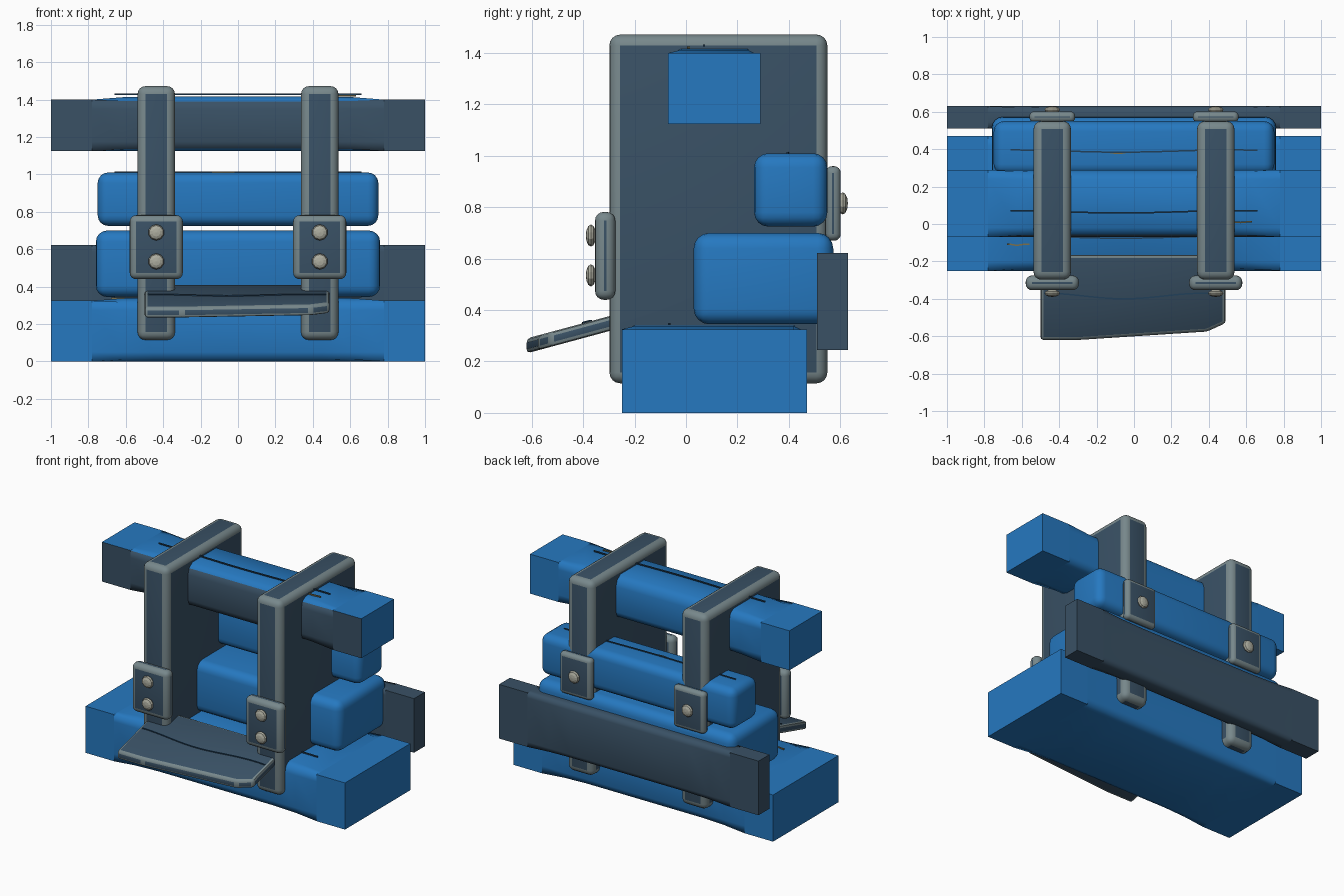
import bpy, bmesh, math
from mathutils import Matrix, Vector

if "Cube" in bpy.data.objects:
    bpy.data.objects.remove(bpy.data.objects["Cube"])


def material(name, rgb):
    m = bpy.data.materials.new(name)
    m.diffuse_color = (*rgb, 1)
    m.use_nodes = True
    m.node_tree.nodes["Principled BSDF"].inputs["Base Color"].default_value = m.diffuse_color
    return m


BLUE = material("blue paint", (0.019, 0.19, 0.53))
SLATE = material("dark slate", (0.041, 0.082, 0.13))
GRAY = material("worn gray edge", (0.185, 0.245, 0.26))
BOLT = material("pale bolt metal", (0.42, 0.42, 0.35))
GROOVE = material("dark groove", (0.015, 0.05, 0.10))
CHIP = material("ochre scratch", (0.20, 0.16, 0.07))


def finish(name, bm, mats, angle=None):
    bmesh.ops.recalc_face_normals(bm, faces=bm.faces[:])
    mesh = bpy.data.meshes.new(name)
    bm.to_mesh(mesh)
    bm.free()
    ob = bpy.data.objects.new(name, mesh)
    bpy.context.collection.objects.link(ob)
    for m in mats:
        mesh.materials.append(m)
    if angle:
        bpy.ops.object.select_all(action='DESELECT')
        ob.select_set(True)
        bpy.context.view_layer.objects.active = ob
        bpy.ops.object.shade_smooth_by_angle(angle=math.radians(angle))
    return ob


def rounded_box(name, lo, hi, r, mats, seg=4):
    """Box with rounded edges; the rounding takes the last material."""
    lo, hi = Vector(lo), Vector(hi)
    bm = bmesh.new()
    bmesh.ops.create_cube(bm, size=1, matrix=Matrix.Translation((lo + hi) / 2)
                          @ Matrix.Diagonal((*(hi - lo), 1)))
    bmesh.ops.bevel(bm, geom=bm.edges[:], offset=r, segments=seg, profile=0.5,
                    affect='EDGES', material=len(mats) - 1)
    return finish(name, bm, mats, 40)


def beam(name, y0, y1, z0, z1, mats, r=0.05, crown=0.018, dark_front=False):
    """Square-ended beam whose middle is softened and slightly crowned."""
    corners = [(y0, z0), (y1, z0), (y1, z1), (y0, z1)]
    stations = [(-1, 0), (-0.78, 0), (-0.62, 0.7), (-0.45, 1), (0, 1),
                (0.45, 1), (0.62, 0.7), (0.78, 0), (1, 0)]
    bm = bmesh.new()
    rings = []
    for x, s in stations:
        ring = []
        for i, c in enumerate(corners):
            c = Vector(c)
            a = (Vector(corners[i - 1]) - c).normalized() * r
            b = (Vector(corners[(i + 1) % 4]) - c).normalized() * r
            for p in (c + a, c + (a + b) * 0.27 * s, c + b):
                lift = 0
                if p.y > z1 - r * 0.5:
                    lift = crown * s * (1 if abs(p.x - c.x) > r * 0.5 else 0.2)
                ring.append(bm.verts.new((x, p.x, p.y + lift)))
        rings.append(ring)
    bm.faces.new(rings[0])
    bm.faces.new(rings[-1])
    for j in range(len(rings) - 1):
        p, q = rings[j], rings[j + 1]
        for k in range(12):
            f = bm.faces.new((p[k], p[(k + 1) % 12], q[(k + 1) % 12], q[k]))
            f.smooth = 0 < j < len(rings) - 2
    bmesh.ops.recalc_face_normals(bm, faces=bm.faces[:])
    if dark_front:
        for f in bm.faces:
            f.material_index = 1 if f.normal.y < -0.7 else 0
    return finish(name, bm, mats)


def scratch(name, x0, x1, y, z, mat, wave=0.006, slope=0.0, w=0.008, h=0.008):
    """Thin wavy strip lying on a surface."""
    bm = bmesh.new()
    prev = None
    n = 16
    for i in range(n + 1):
        t = i / n
        x = x0 + (x1 - x0) * t
        c = y + wave * math.cos(7 * t)
        lift = slope * (c - y)
        cur = [bm.verts.new((x, c + dy, z + lift + dz)) for dy, dz in
               ((-w / 2, 0), (w / 2, 0), (w / 2, h), (-w / 2, h))]
        if prev:
            for k in range(4):
                m = (k + 1) % 4
                bm.faces.new((prev[k], prev[m], cur[m], cur[k]))
        else:
            bm.faces.new(cur)
        prev = cur
    bm.faces.new(prev)
    finish(name, bm, [mat])


def bolt(name, x, y, z):
    """Domed, faceted bolt head facing along y."""
    bm = bmesh.new()
    bmesh.ops.create_uvsphere(
        bm, u_segments=10, v_segments=6, radius=1,
        matrix=Matrix.Translation((x, y, z)) @ Matrix.Diagonal((0.043, 0.02, 0.043, 1))
        @ Matrix.Rotation(math.pi / 2, 4, 'X'))
    finish(name, bm, [BOLT])


# Beams
beam("base_beam", -0.25, 0.47, 0.0, 0.325, [BLUE])
beam("top_beam", -0.07, 0.29, 1.125, 1.40, [BLUE, SLATE], dark_front=True)
beam("rear_plank", 0.51, 0.63, 0.245, 0.622, [SLATE], r=0.035, crown=0.0)

# Rounded blocks stacked between the frames
rounded_box("lower_block", (-0.76, 0.03, 0.345), (0.76, 0.573, 0.70), 0.06, [BLUE])
rounded_box("upper_block", (-0.75, 0.265, 0.725), (0.75, 0.55, 1.01), 0.055, [BLUE])

# Frame slabs, clamp plates and bolts on both sides
for side, s in (("left", -1), ("right", 1)):
    xc = 0.437 * s
    rim = [SLATE, GRAY]
    rounded_box(side + "_frame", (xc - 0.1, -0.298, 0.115), (xc + 0.1, 0.55, 1.472), 0.042, rim)
    rounded_box(side + "_front_plate", (xc - 0.142, -0.354, 0.44), (xc + 0.142, -0.275, 0.782), 0.034, rim)
    rounded_box(side + "_rear_plate", (xc - 0.122, 0.543, 0.67), (xc + 0.122, 0.602, 0.96), 0.026, rim)
    for k, z in enumerate((0.535, 0.69)):
        bolt(f"{side}_front_bolt_{k + 1}", xc, -0.37, z)
    bolt(side + "_rear_bolt", xc, 0.61, 0.815)

# Sloping front tray with a clipped corner
SLOPE = 0.27


def tray_z(y):
    return 0.295 + SLOPE * (y + 0.6)


outline = [(-0.50, -0.165), (-0.50, -0.62), (-0.30, -0.62),
           (0.39, -0.575), (0.49, -0.53), (0.49, -0.165)]
bm = bmesh.new()
top = [bm.verts.new((x, y, tray_z(y))) for x, y in outline]
low = [bm.verts.new((x, y, tray_z(y) - 0.058)) for x, y in outline]
bm.faces.new(top)
bm.faces.new(low[::-1])
for i in range(6):
    j = (i + 1) % 6
    bm.faces.new((top[i], low[i], low[j], top[j]))
bmesh.ops.recalc_face_normals(bm, faces=bm.faces[:])
bmesh.ops.bevel(bm, geom=bm.edges[:], offset=0.016, segments=2, profile=0.5,
                affect='EDGES', material=1)
finish("front_tray", bm, [SLATE, GRAY], 40)

# Surface grooves and scratches
scratch("top_beam_groove", -0.66, 0.66, 0.065, 1.425, GROOVE)
scratch("upper_block_groove", -0.66, 0.66, 0.39, 1.008, GROOVE)
scratch("base_beam_groove", -0.66, 0.66, -0.07, 0.342, GROOVE)
scratch("tray_groove", -0.48, 0.47, -0.385, tray_z(-0.385) - 0.003, GROOVE, 0.015, SLOPE)
scratch("top_beam_scratch", 0.52, 0.63, 0.01, 1.418, CHIP, 0.002)
scratch("upper_block_scratch", -0.14, -0.02, 0.38, 1.007, CHIP, 0.003)
scratch("base_beam_scratch", -0.68, -0.56, -0.11, 0.334, CHIP, 0.003)
